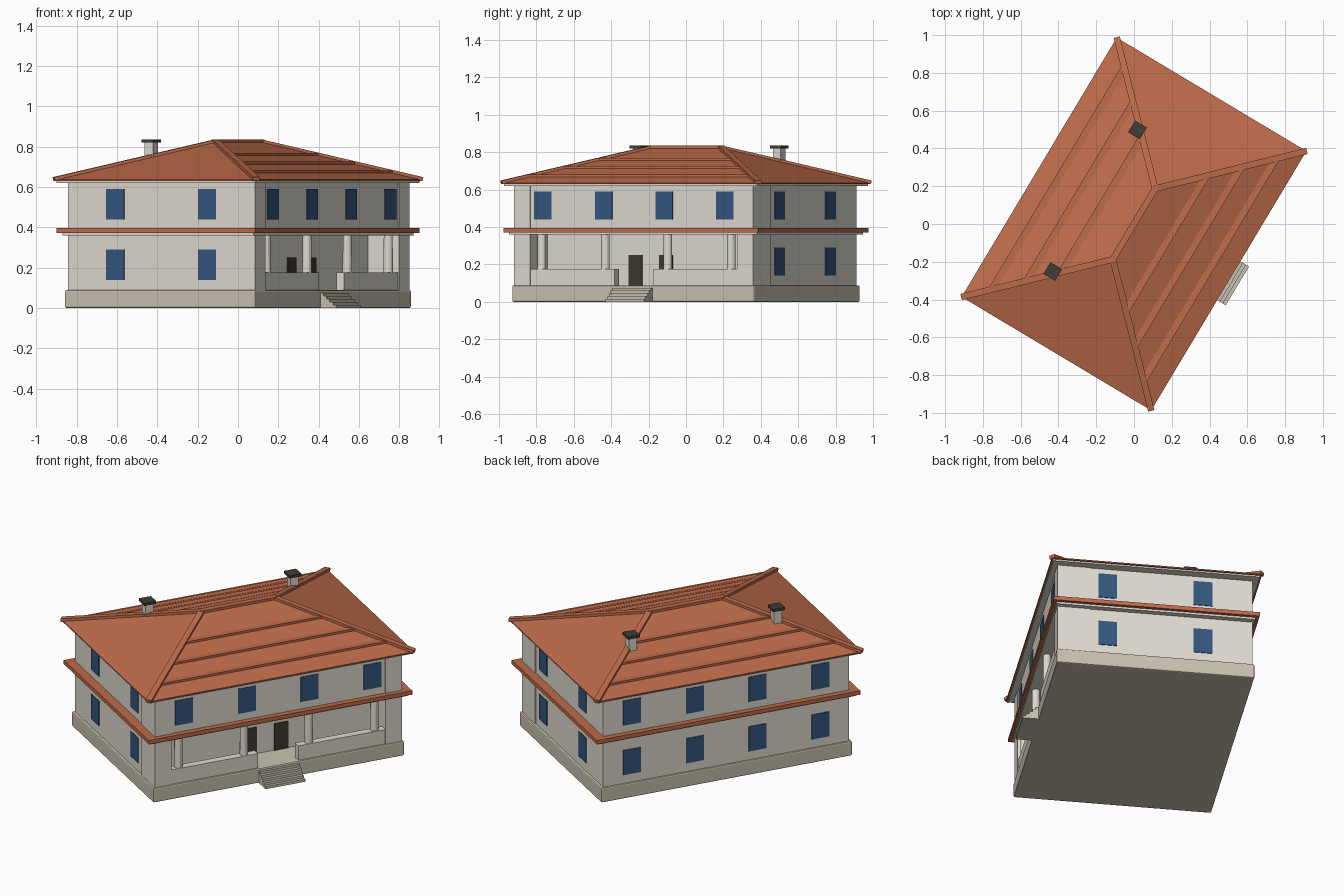
import bpy, bmesh, math
from mathutils import Matrix, Vector

if "Cube" in bpy.data.objects:
    bpy.data.objects.remove(bpy.data.objects["Cube"])

# The whole house is designed along its own axes, then turned about z
TURN = Matrix.Rotation(math.radians(59.1), 4, 'Z')


def material(name, color):
    m = bpy.data.materials.new(name)
    m.diffuse_color = (*color, 1)
    m.use_nodes = True
    m.node_tree.nodes["Principled BSDF"].inputs["Base Color"].default_value = m.diffuse_color
    return m


WALL = material("plaster", (0.75, 0.71, 0.64))
STONE = material("stone", (0.58, 0.54, 0.44))
TILE = material("roof_tile", (0.52, 0.15, 0.07))
GLASS = material("glass", (0.035, 0.095, 0.21))
DOOR = material("door_wood", (0.05, 0.04, 0.03))
CAP = material("dark_cap", (0.05, 0.045, 0.04))


def finish(name, bm, mat):
    bmesh.ops.recalc_face_normals(bm, faces=bm.faces)
    bm.transform(TURN)
    me = bpy.data.meshes.new(name)
    bm.to_mesh(me)
    bm.free()
    me.materials.append(mat)
    ob = bpy.data.objects.new(name, me)
    bpy.context.collection.objects.link(ob)
    return ob


def box(name, x, y, z, mat):
    """Box from (min, max) ranges."""
    bm = bmesh.new()
    bmesh.ops.create_cube(bm, size=1)
    for v in bm.verts:
        v.co = Vector([r[0] if c < 0 else r[1] for c, r in zip(v.co, (x, y, z))])
    return finish(name, bm, mat)


def slab(name, hx, hy, z0, z1, mat):
    return box(name, (-hx, hx), (-hy, hy), (z0, z1), mat)


def beam(name, a, b, width, height, mat):
    """Square-cut beam between two points."""
    a, b = Vector(a), Vector(b)
    d = b - a
    x = d.normalized()
    y = Vector((0, 0, 1)).cross(x).normalized()
    z = x.cross(y)
    m = Matrix((x * d.length, y * width, z * height)).transposed().to_4x4()
    m.translation = (a + b) / 2
    bm = bmesh.new()
    bmesh.ops.create_cube(bm, size=1, matrix=m)
    return finish(name, bm, mat)


# Foundation with a softened edge
base = slab("foundation", 0.755, 0.55, 0, 0.088, STONE)
bev = base.modifiers.new("edge", 'BEVEL')
bev.width, bev.segments = 0.007, 2

# Walls: lower floor is set back behind the porch
PORCH = -0.366
box("lower_walls", (-0.74, 0.74), (PORCH, 0.54), (0.08, 0.37), WALL)
slab("upper_walls", 0.74, 0.54, 0.36, 0.63, WALL)
for s in (-1, 1):
    box("corner_pier", sorted((s * 0.645, s * 0.745)), (-0.545, PORCH), (0.08, 0.63), WALL)

# Belt roof between the floors and cornice below the main roof
slab("belt_soffit", 0.773, 0.553, 0.36, 0.372, WALL)
slab("belt_roof", 0.793, 0.573, 0.372, 0.396, TILE)
slab("cornice", 0.79, 0.575, 0.621, 0.632, WALL)

# Hipped roof
EX, EY, EZ, RX, RZ = 0.80, 0.585, 0.637, 0.218, 0.826
bm = bmesh.new()
corners = [(-1, -1), (1, -1), (1, 1), (-1, 1)]
lo = [bm.verts.new((sx * EX, sy * EY, 0.63)) for sx, sy in corners]
hi = [bm.verts.new((sx * EX, sy * EY, EZ)) for sx, sy in corners]
r0, r1 = bm.verts.new((-RX, 0, RZ)), bm.verts.new((RX, 0, RZ))
bm.faces.new(lo)
for i in range(4):
    j = (i + 1) % 4
    bm.faces.new((lo[i], lo[j], hi[j], hi[i]))
for f in ((hi[0], hi[1], r1, r0), (hi[1], hi[2], r1), (hi[2], hi[3], r0, r1), (hi[3], hi[0], r0)):
    bm.faces.new(f)
finish("main_roof", bm, TILE)

# Ridge and hip caps
beam("ridge_cap", (-RX - .01, 0, RZ), (RX + .01, 0, RZ), 0.034, 0.02, TILE)
for sx, sy in corners:
    beam("hip_cap", (sx * EX, sy * EY, EZ + .002), (sx * RX, 0, RZ), 0.034, 0.02, TILE)

# Tile courses along the long slopes
for s in (-1, 1):
    for t in (0.2, 0.43, 0.66):
        hx = EX + (RX - EX) * t
        y, z = s * EY * (1 - t), EZ + (RZ - EZ) * t
        box("roof_course", (-hx, hx), (y - 0.018, y + 0.018), (z - 0.008, z + 0.007), TILE)

# Chimneys
for x in (-0.437, 0.437):
    box("chimney", (x - .024, x + .024), (.216, .264), (0.7, 0.822), WALL)
    box("chimney_cap", (x - .036, x + .036), (.204, .276), (0.82, 0.836), CAP)

# Windows: long sides, then ends
LOW, HIGH = (0.14, 0.29), (0.44, 0.59)
for x in (-0.567, -0.189, 0.189, 0.567):
    for z in (LOW, HIGH):
        box("back_window", (x - .053, x + .053), (0.53, 0.544), z, GLASS)
    box("front_window", (x - .053, x + .053), (-0.544, -0.53), HIGH, GLASS)
for s in (-1, 1):
    for y in (-0.265, 0.265):
        for z in (LOW, HIGH):
            box("end_window", sorted((s * 0.73, s * 0.744)), (y - .052, y + .052), z, GLASS)

# Porch: parapets, doors and columns
for s in (-1, 1):
    box("porch_parapet", sorted((s * 0.122, s * 0.65)), (-0.54, -0.495), (0.08, 0.175), WALL)
    box("door", (s * 0.095 - .042, s * 0.095 + .042), (PORCH - .005, PORCH + .01), (0.085, 0.25), DOOR)
    for x in (0.195, 0.59):
        bm = bmesh.new()
        bmesh.ops.create_cone(bm, cap_ends=True, segments=12, radius1=0.024, radius2=0.022, depth=0.28,
                              matrix=Matrix.Translation((s * x, -0.515, 0.225)))
        finish("porch_column", bm, WALL)

# Entrance steps
for i in range(5):
    box("step", (-0.12, 0.12), (-0.638 + i * 0.018, -0.54), (i * 0.015, (i + 1) * 0.015), STONE)
